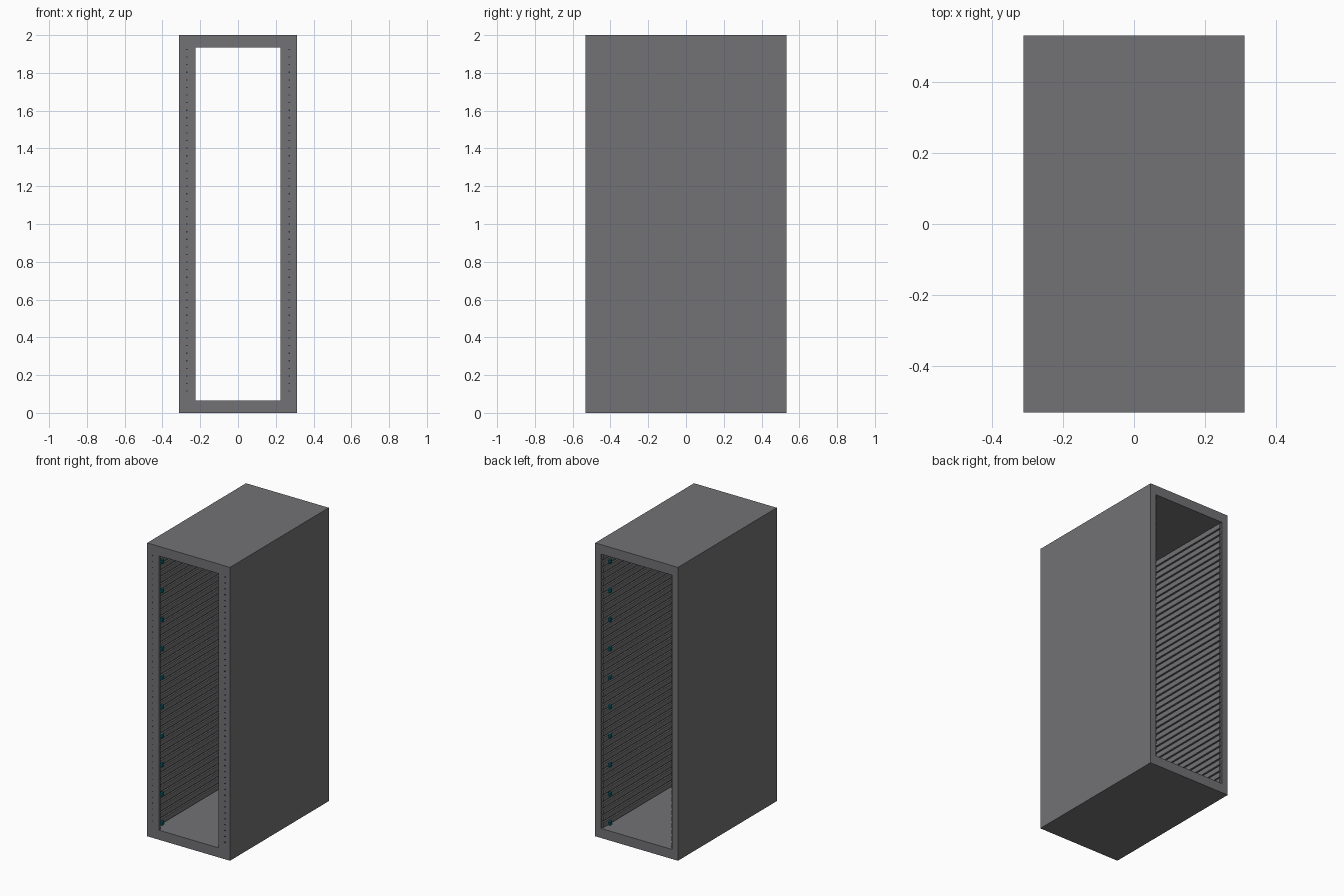
import bpy, bmesh
from mathutils import Matrix

if "Cube" in bpy.data.objects:
    bpy.data.objects.remove(bpy.data.objects["Cube"])

W, D, H = 0.624, 1.064, 2.0


def material(name, col):
    m = bpy.data.materials.new(name)
    m.diffuse_color = (*col, 1)
    m.use_nodes = True
    m.node_tree.nodes["Principled BSDF"].inputs["Base Color"].default_value = m.diffuse_color
    return m


dark = material("dark_grey", (0.168, 0.168, 0.177))
teal = material("teal", (0.0, 0.14, 0.17))
black = material("black", (0.03, 0.03, 0.035))


def finish(name, bm, mat):
    me = bpy.data.meshes.new(name)
    bmesh.ops.recalc_face_normals(bm, faces=bm.faces)
    bm.to_mesh(me)
    bm.free()
    ob = bpy.data.objects.new(name, me)
    bpy.context.collection.objects.link(ob)
    me.materials.append(mat)
    return ob


def boxes(name, items, mat):
    # one object from several (centre, size) boxes
    bm = bmesh.new()
    for c, s in items:
        m = Matrix.Translation(c) @ Matrix.Diagonal((*s, 1))
        bmesh.ops.create_cube(bm, size=1, matrix=m)
    return finish(name, bm, mat)


def ring(name, y0, y1, side, edge):
    # rectangular tube along y
    bm = bmesh.new()
    loops = []
    for y in (y0, y1):
        for ix, iz in ((0, 0), (side, edge)):
            x = W / 2 - ix
            loops.append([bm.verts.new(p) for p in
                          ((-x, y, iz), (x, y, iz), (x, y, H - iz), (-x, y, H - iz))])
    fo, fi, bo, bi = loops
    for a, b in ((fo, fi), (fi, bi), (bi, bo), (bo, fo)):
        for i in range(4):
            j = (i + 1) % 4
            bm.faces.new((a[i], a[j], b[j], b[i]))
    return finish(name, bm, dark)


# Cabinet shell and wider front bezel
ring("cabinet_shell", -D / 2 + 0.02, D / 2, 0.045, 0.065)
ring("front_bezel", -D / 2, -D / 2 + 0.02, 0.087, 0.065)

# Horizontal equipment rails on both inner walls
rails = []
for s in (-1, 1):
    for i in range(42):
        z = 0.088 + i * 0.0445
        rails.append(((s * 0.265, 0.005, z), (0.018, D - 0.03, 0.034)))
boxes("side_rails", rails, dark)

# Mounting holes down the front bezel
holes = []
for s in (-1, 1):
    for i in range(46):
        holes.append(((s * 0.272, -D / 2, 0.115 + i * 0.0402), (0.009, 0.001, 0.006)))
boxes("mounting_holes", holes, black)

# Cable clips near the front left and back right corners
clips = []
for s in (-1, 1):
    for i in range(10):
        clips.append(((s * 0.25, s * 0.46, 0.08 + i * 0.198), (0.016, 0.022, 0.024)))
boxes("cable_clips", clips, teal)
